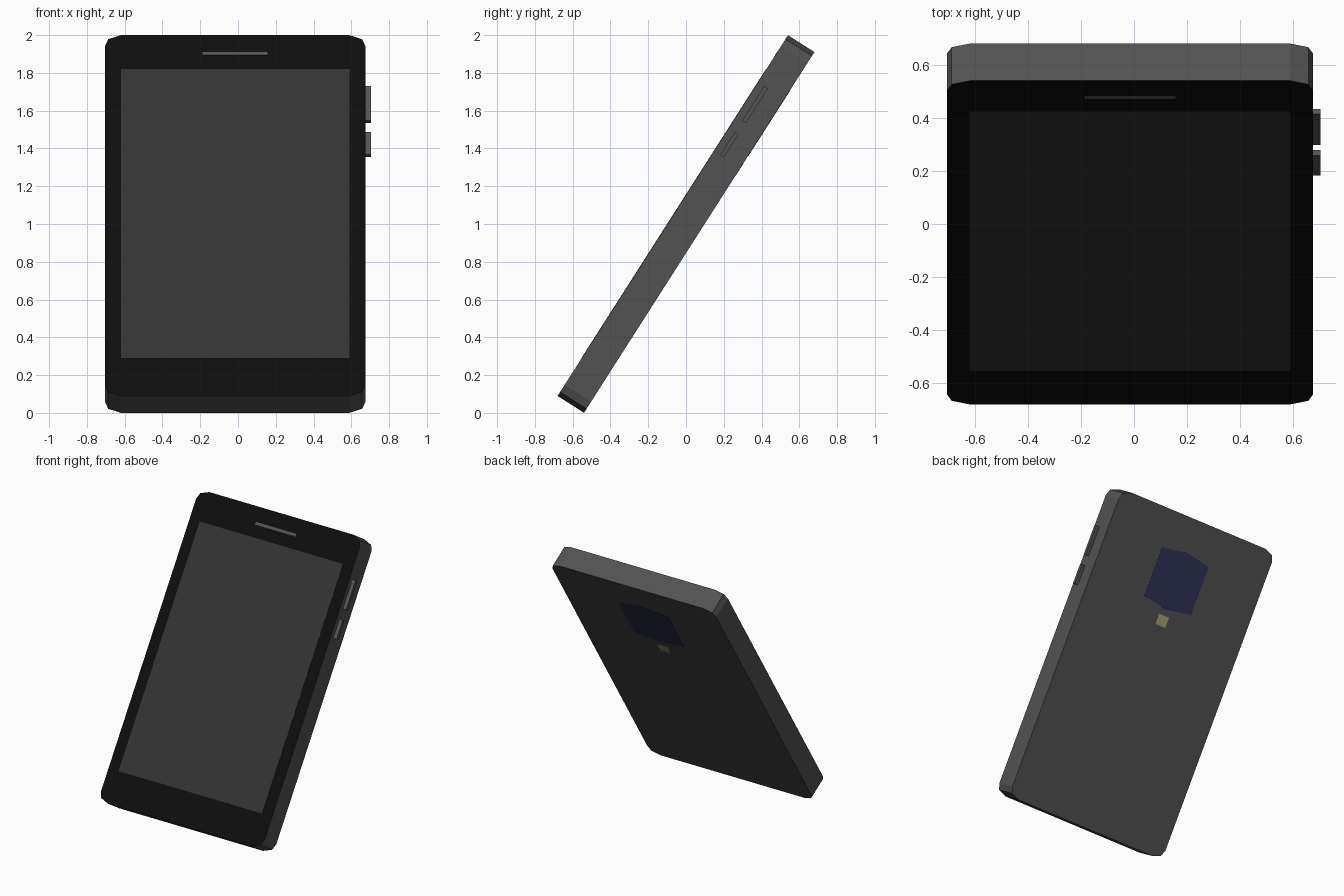
import bpy, bmesh, math
from mathutils import Matrix

if "Cube" in bpy.data.objects:
    bpy.data.objects.remove(bpy.data.objects["Cube"])

# Everything is drawn lying flat (x across, y along, z out of the screen), then leaned back
LEAN = Matrix.Translation((-0.015, 0, 1)) @ Matrix.Rotation(math.radians(57.43), 4, 'X')
W, L, T = 0.69, 1.133, 0.083   # half width, half length, half thickness
SKIN = 0.0015                  # how far the flush panels stand out


def material(name, r, g, b):
    m = bpy.data.materials.new(name)
    m.diffuse_color = (r, g, b, 1)
    m.use_nodes = True
    m.node_tree.nodes["Principled BSDF"].inputs["Base Color"].default_value = m.diffuse_color
    return m


grey = material("casing_grey", 0.085, 0.085, 0.085)
black = material("front_black", 0.004, 0.004, 0.004)
slate = material("screen_grey", 0.033, 0.033, 0.033)
trim = material("trim_grey", 0.09, 0.09, 0.09)
blue = material("lens_blue", 0.03, 0.036, 0.095)
yellow = material("flash_yellow", 0.4, 0.37, 0.18)


def prism(name, outline, z0, z1, mat, top_mat=None):
    bm = bmesh.new()
    low = [bm.verts.new((x, y, z0)) for x, y in outline]
    high = [bm.verts.new((x, y, z1)) for x, y in outline]
    bm.faces.new(low[::-1])
    top = bm.faces.new(high)
    n = len(outline)
    for i in range(n):
        j = (i + 1) % n
        bm.faces.new((low[i], low[j], high[j], high[i]))
    if top_mat:
        top.material_index = 1
    bmesh.ops.recalc_face_normals(bm, faces=bm.faces)
    me = bpy.data.meshes.new(name)
    bm.to_mesh(me)
    bm.free()
    for m in (mat, top_mat):
        if m:
            me.materials.append(m)
    ob = bpy.data.objects.new(name, me)
    ob.matrix_world = LEAN
    bpy.context.collection.objects.link(ob)
    return ob


def rect(x0, x1, y0, y1):
    return [(x0, y0), (x1, y0), (x1, y1), (x0, y1)]


# Casing with faceted corners and a black front
corner = [(W, L - 0.07), (W - 0.018, L - 0.025), (W - 0.085, L)]
outline = []
for sx, sy in ((1, 1), (-1, 1), (-1, -1), (1, -1)):
    pts = [(sx * x, sy * y) for x, y in corner]
    outline += pts if sx * sy > 0 else pts[::-1]
prism("casing", outline, -T, T, grey, black)

# Screen and earpiece, flush on the front
prism("screen", rect(-0.605, 0.605, -0.896, 0.919), T - SKIN, T + SKIN, slate)
prism("earpiece", rect(-0.172, 0.172, 1.007, 1.027), T - SKIN, T + SKIN, trim)

# Side buttons
for name, y0, y1 in (("volume_button", 0.622, 0.838), ("power_button", 0.407, 0.550)):
    prism(name, rect(W - 0.01, W + 0.028, y0, y1), 0.021, 0.044, trim)

# Camera window and flash, flush on the back
camera = [(0.21, 0.51), (0.21, 0.865), (0, 0.898), (-0.21, 0.865), (-0.21, 0.51), (0, 0.477)]
prism("camera_window", camera, -T - SKIN, -T + SKIN, blue)
prism("flash", rect(-0.045, 0.045, 0.358, 0.434), -T - SKIN, -T + SKIN, yellow)
